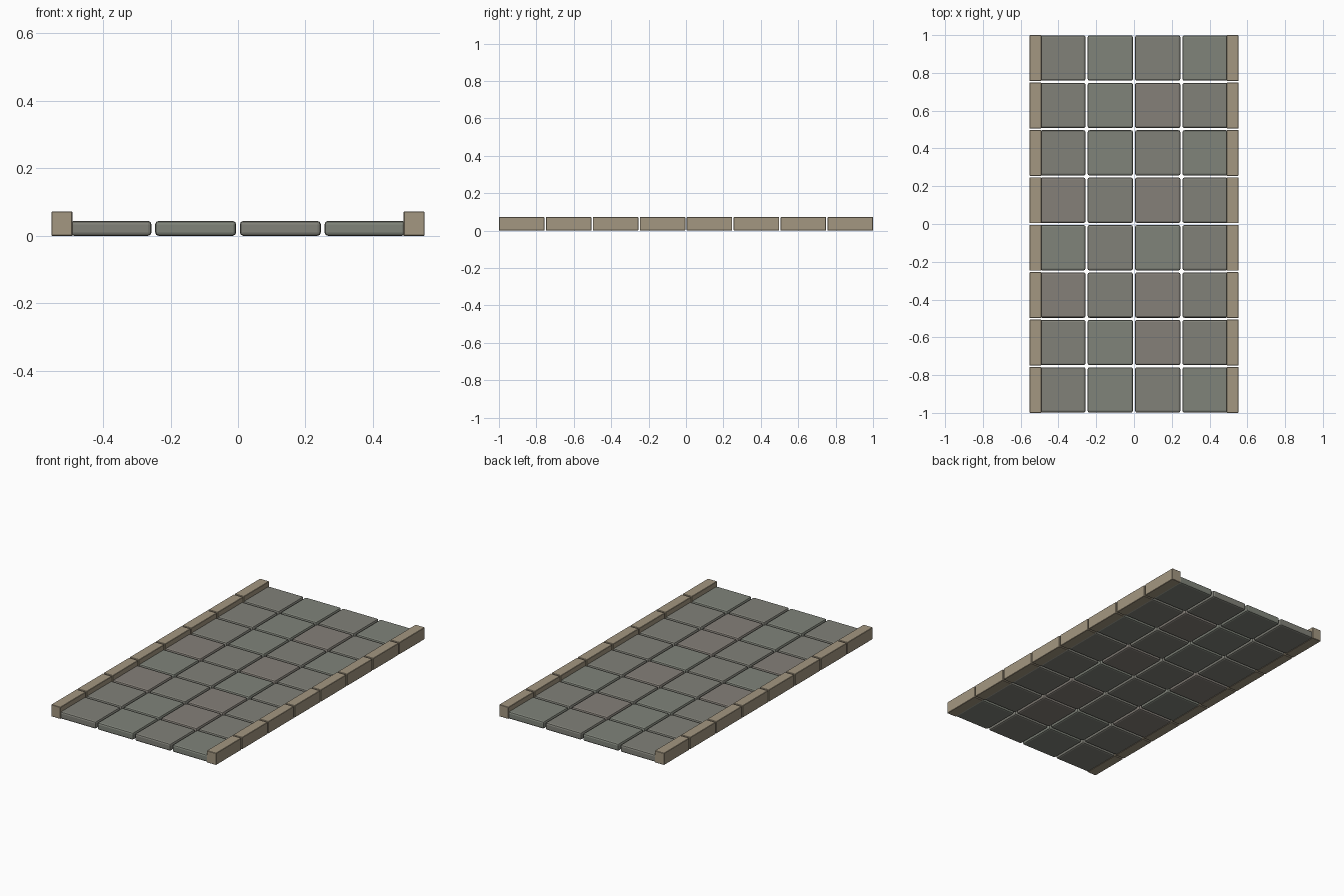
import bpy
import bmesh
from mathutils import Matrix

old = bpy.data.objects.get("Cube")
if old:
    bpy.data.objects.remove(old, do_unlink=True)

ROWS, COLUMNS = 8, 4
PITCH = 0.251
TILE = (0.24, 0.24, 0.044)
CURB = (0.062, 0.243, 0.072)


def material(name, colour):
    mat = bpy.data.materials.new(name)
    mat.use_nodes = True
    mat.diffuse_color = colour
    shader = mat.node_tree.nodes["Principled BSDF"]
    shader.inputs["Base Color"].default_value = colour
    shader.inputs["Roughness"].default_value = 0.9
    return mat


def block_mesh(name, size, bevel, segments, mat):
    """Bevelled block standing on z = 0."""
    bm = bmesh.new()
    bmesh.ops.create_cube(bm, size=1, matrix=Matrix.Translation((0, 0, size[2] / 2))
                          @ Matrix.Diagonal((*size, 1)))
    bmesh.ops.bevel(bm, geom=bm.edges[:], offset=bevel, segments=segments,
                    profile=0.5, affect='EDGES')
    mesh = bpy.data.meshes.new(name)
    bm.to_mesh(mesh)
    bm.free()
    mesh.materials.append(mat)
    return mesh


def place(name, mesh, x, y):
    obj = bpy.data.objects.new(name, mesh)
    obj.location = (x, y, 0)
    bpy.context.collection.objects.link(obj)


# Paving stones in three tones, and the paler curb stone
tones = {
    "N": ("neutral_stone", (0.22, 0.22, 0.19, 1)),
    "G": ("green_stone", (0.215, 0.23, 0.195, 1)),
    "B": ("brown_stone", (0.235, 0.215, 0.19, 1)),
}
tiles = {key: block_mesh(name, TILE, 0.01, 2, material(name, colour))
         for key, (name, colour) in tones.items()}
curb = block_mesh("curb_stone", CURB, 0.002, 1,
                  material("curb_stone", (0.37, 0.31, 0.22, 1)))

# Tone of each stone, front row first
pattern = ["NGNG", "NGBN", "BNBN", "GNGN", "BNBN", "NGNG", "NGBN", "NGNG"]

for row in range(ROWS):
    y = (row - (ROWS - 1) / 2) * PITCH
    for col in range(COLUMNS):
        x = (col - (COLUMNS - 1) / 2) * PITCH
        place(f"paving_stone_{row + 1}_{col + 1}", tiles[pattern[row][col]], x, y)
    for side, sign in (("left", 1), ("right", -1)):
        place(f"{side}_curb_{row + 1}", curb, sign * 0.522, y)
